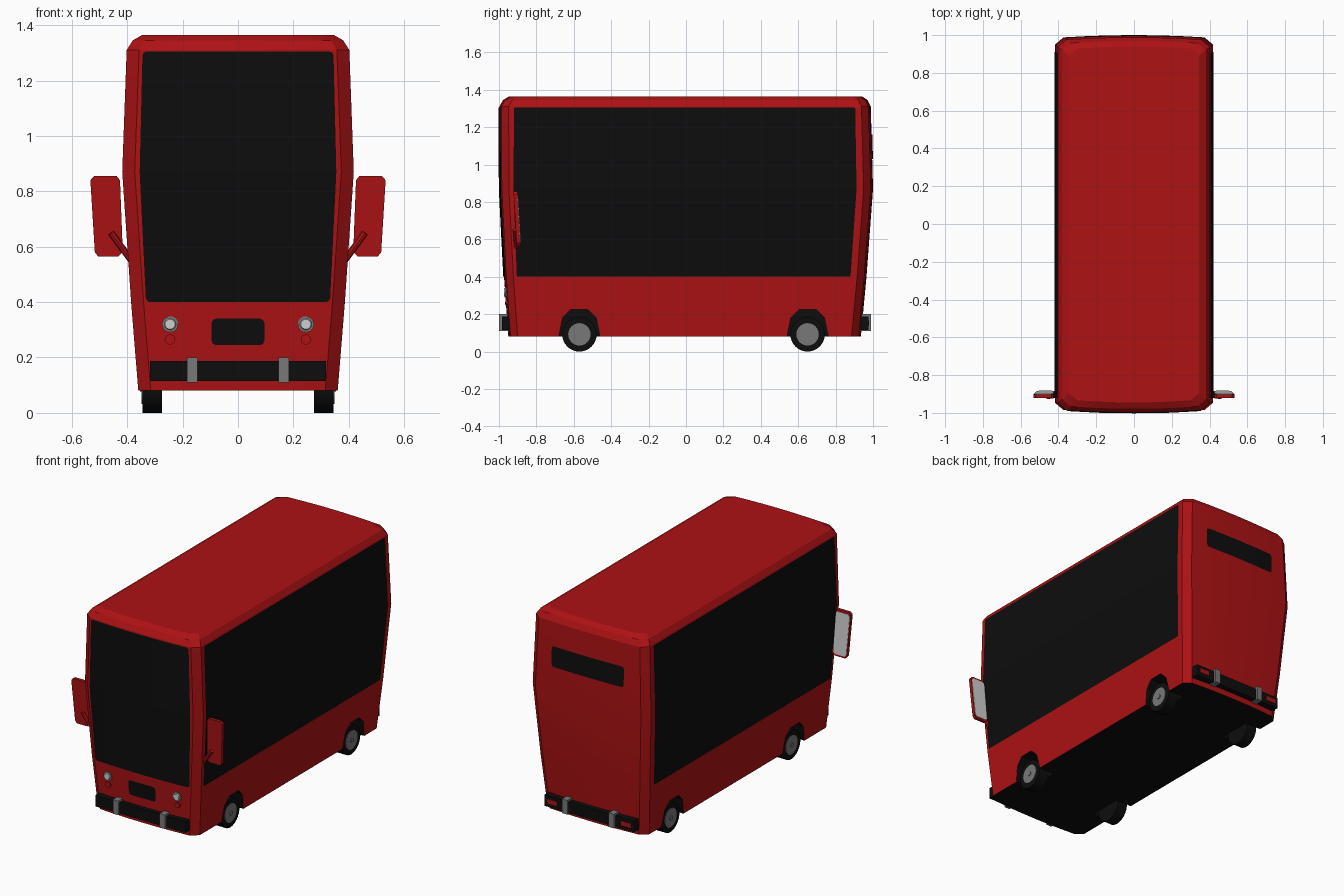
import bpy, bmesh, math
from mathutils import Vector

cube = bpy.data.objects.get("Cube")
if cube:
    bpy.data.objects.remove(cube, do_unlink=True)


def material(name, colour):
    m = bpy.data.materials.new(name)
    m.use_nodes = True
    m.diffuse_color = (*colour, 1)
    m.node_tree.nodes["Principled BSDF"].inputs["Base Color"].default_value = (*colour, 1)
    return m


RED = material("body red", (0.42, 0.006, 0.007))
BLACK = material("dark glass and rubber", (0.004, 0.004, 0.004))
GREY = material("grey metal", (0.19, 0.19, 0.19))
PALE = material("pale lamp and mirror glass", (0.62, 0.62, 0.62))


def finish(name, bm, *mats, smooth=False):
    bmesh.ops.recalc_face_normals(bm, faces=bm.faces)
    me = bpy.data.meshes.new(name)
    bm.to_mesh(me)
    bm.free()
    ob = bpy.data.objects.new(name, me)
    bpy.context.collection.objects.link(ob)
    for m in mats:
        me.materials.append(m)
    if smooth:
        bpy.ops.object.select_all(action='DESELECT')
        ob.select_set(True)
        bpy.context.view_layer.objects.active = ob
        bpy.ops.object.shade_smooth_by_angle(angle=math.radians(25))
    return ob


def box(name, lo, hi, mat):
    bm = bmesh.new()
    bmesh.ops.create_cube(bm, size=1)
    for v in bm.verts:
        v.co = Vector([(a + b) / 2 + c * (b - a) for a, b, c in zip(lo, hi, v.co)])
    return finish(name, bm, mat)


def prism(name, outline, offset, *mats):
    """Extrude a closed 3D outline along an offset."""
    bm = bmesh.new()
    a = [bm.verts.new(p) for p in outline]
    b = [bm.verts.new(Vector(p) + Vector(offset)) for p in outline]
    bm.faces.new(a)
    bm.faces.new(b)
    for i in range(len(a)):
        j = (i + 1) % len(a)
        bm.faces.new((a[i], a[j], b[j], b[i]))
    return finish(name, bm, *mats)


def disc(name, centre, r, axis, depth, mat, n=24, r2=None):
    bm = bmesh.new()
    bmesh.ops.create_cone(bm, cap_ends=True, segments=n, radius1=r, radius2=r if r2 is None else r2, depth=depth)
    q = Vector((0, 0, 1)).rotation_difference(Vector(axis))
    for v in bm.verts:
        v.co = q @ v.co + Vector(centre)
    return finish(name, bm, mat, smooth=True)


# Body sections: height, half width, front y, back y
SECTIONS = [(0.08, 0.36, -0.95, 0.935), (0.4, 0.386, -0.973, 0.965),
            (0.87, 0.418, -0.997, 1.0), (1.31, 0.402, -0.998, 0.988),
            (1.345, 0.38, -0.978, 0.97), (1.365, 0.345, -0.945, 0.94)]


def section(z):
    for a, b in zip(SECTIONS, SECTIONS[1:]):
        if z <= b[0]:
            t = (z - a[0]) / (b[0] - a[0])
            return [p + (q - p) * t for p, q in zip(a[1:], b[1:])]
    return list(SECTIONS[-1][1:])


def end_y(x, z, s):
    """Bowed front (s=-1) or back (s=1) surface."""
    hx, yf, yb = section(z)
    bow = 0.012 * (x / (hx - 0.045)) ** 2
    return yf + bow if s < 0 else yb - bow


bm = bmesh.new()
rings = []
for z, hx, yf, yb in SECTIONS:
    w = hx - 0.045
    xs = [w * (i / 3 - 1) for i in range(7)]
    pts = [(x, end_y(x, z, -1)) for x in xs] + [(hx, yf + 0.05), (hx, yb - 0.05)]
    pts += [(x, end_y(x, z, 1)) for x in reversed(xs)] + [(-hx, yb - 0.05), (-hx, yf + 0.05)]
    rings.append([bm.verts.new((x, y, z)) for x, y in pts])
for r, s in zip(rings, rings[1:]):
    for i in range(len(r)):
        j = (i + 1) % len(r)
        bm.faces.new((r[i], r[j], s[j], s[i]))
bm.faces.new(rings[0]).material_index = 1
bm.faces.new(rings[-1])
body = finish("body", bm, RED, BLACK)

# Wheel arches cut out of the body
AXLES = (-0.57, 0.65)
ARCH = [(-0.11, 0.0), (-0.11, 0.08), (-0.09, 0.18), (-0.045, 0.225),
        (0.045, 0.225), (0.09, 0.18), (0.11, 0.08), (0.11, 0.0)]
for side in (-1, 1):
    for y in AXLES:
        cutter = prism("arch_cutter", [(side * 0.25, y + a, z) for a, z in ARCH],
                       (side * 0.25, 0, 0), BLACK)
        cutter.hide_render = True
        mod = body.modifiers.new("arch", 'BOOLEAN')
        mod.operation, mod.object, mod.solver = 'DIFFERENCE', cutter, 'EXACT'
        mod.material_mode = 'TRANSFER'
        bpy.context.view_layer.objects.active = body
        bpy.ops.object.modifier_apply(modifier=mod.name)
        bpy.data.objects.remove(cutter, do_unlink=True)
bpy.ops.object.select_all(action='DESELECT')
body.select_set(True)
bpy.context.view_layer.objects.active = body
bpy.ops.object.shade_smooth_by_angle(angle=math.radians(20))


def panel(name, rows, surface, r=0.015, cols=8):
    """Rounded glass plate that follows the body; rows are (z, start, end)."""
    (z0, a0, b0), (z1, a1, b1) = rows[0], rows[-1]
    rows = [(z0, a0 + r, b0 - r), (z0 + r * 0.3, a0 + r * 0.3, b0 - r * 0.3), (z0 + r, a0, b0),
            *rows[1:-1], (z1 - r, a1, b1), (z1 - r * 0.3, a1 + r * 0.3, b1 - r * 0.3), (z1, a1 + r, b1 - r)]
    bm = bmesh.new()
    grid = [[bm.verts.new(surface(a + (b - a) * i / cols, z)) for i in range(cols + 1)]
            for z, a, b in rows]
    for r0, r1 in zip(grid, grid[1:]):
        for i in range(cols):
            bm.faces.new((r0[i], r0[i + 1], r1[i + 1], r1[i]))
    return finish(name, bm, BLACK)


def on_front(x, z):
    return (x, end_y(x, z, -1) - 0.004, z)


def on_back(x, z):
    return (x, end_y(x, z, 1) + 0.004, z)


# Glazing and front grille
panel("windscreen", [(0.4, -0.333, 0.333), (0.87, -0.355, 0.355), (1.305, -0.345, 0.345)], on_front)
panel("grille", [(0.245, -0.095, 0.095), (0.34, -0.095, 0.095)], on_front)
panel("rear_window", [(1.03, -0.255, 0.255), (1.16, -0.255, 0.255)], on_back)
for side, label in ((1, "left"), (-1, "right")):
    panel(label + "_window", [(0.4, -0.905, 0.88), (0.87, -0.922, 0.912), (1.305, -0.92, 0.905)],
          lambda y, z: (side * (section(z)[0] + 0.003), y, z), r=0.008)

# Bumpers
box("front_bumper", (-0.317, -0.985, 0.115), (0.317, -0.93, 0.187), BLACK)
box("rear_bumper", (-0.317, 0.92, 0.115), (0.317, 0.975, 0.187), BLACK)

for side, label in ((1, "left"), (-1, "right")):
    # Overriders and rear lamps
    x = side * 0.165
    box(label + "_front_overrider", (x - 0.019, -1.0, 0.11), (x + 0.019, -0.94, 0.2), GREY)
    box(label + "_rear_overrider", (x - 0.019, 0.93, 0.11), (x + 0.019, 0.99, 0.2), GREY)
    x = side * 0.262
    box(label + "_rear_lamp", (x - 0.035, 0.97, 0.138), (x + 0.035, 0.979, 0.166), RED)

    # Headlamps and indicators
    x = side * 0.245
    y = end_y(x, 0.32, -1)
    disc(label + "_headlamp_rim", (x, y, 0.32), 0.029, (0, -1, 0), 0.014, GREY)
    disc(label + "_headlamp", (x, y - 0.006, 0.32), 0.025, (0, -1, 0), 0.014, PALE, r2=0.018)
    disc(label + "_indicator", (x, y + 0.002, 0.265), 0.018, (0, -1, 0), 0.014, RED)

    # Wheels
    for y, end in zip(AXLES, ("front", "rear")):
        name = label + "_" + end
        disc(name + "_tyre", (side * 0.31, y, 0.092), 0.092, (side, 0, 0), 0.07, BLACK, 32)
        disc(name + "_hub", (side * 0.344, y, 0.092), 0.06, (side, 0, 0), 0.008, GREY)
        disc(name + "_hub_cap", (side * 0.349, y, 0.092), 0.014, (side, 0, 0), 0.008, GREY, 12)

    # Door mirrors, leaning with the windscreen
    shape = [(0.432, 0.565), (0.505, 0.565), (0.517, 0.58), (0.533, 0.84), (0.52, 0.855),
             (0.438, 0.855), (0.426, 0.84), (0.416, 0.58)]
    outline = [(side * x, -0.905 - 0.06 * (z - 0.565), z) for x, z in shape]
    prism(label + "_mirror", outline, (0, 0.02, 0), RED)
    c = sum((Vector(p) for p in outline), Vector()) / len(outline)
    glass = [c + (Vector(p) - c) * 0.92 + Vector((0, 0.019, 0)) for p in outline]
    prism(label + "_mirror_glass", glass, (0, 0.004, 0), PALE)
    a, b = Vector((side * 0.385, -0.905, 0.55)), Vector((side * 0.458, -0.915, 0.65))
    disc(label + "_mirror_arm", (a + b) / 2, 0.012, (b - a).normalized(), (b - a).length, RED, 8)
